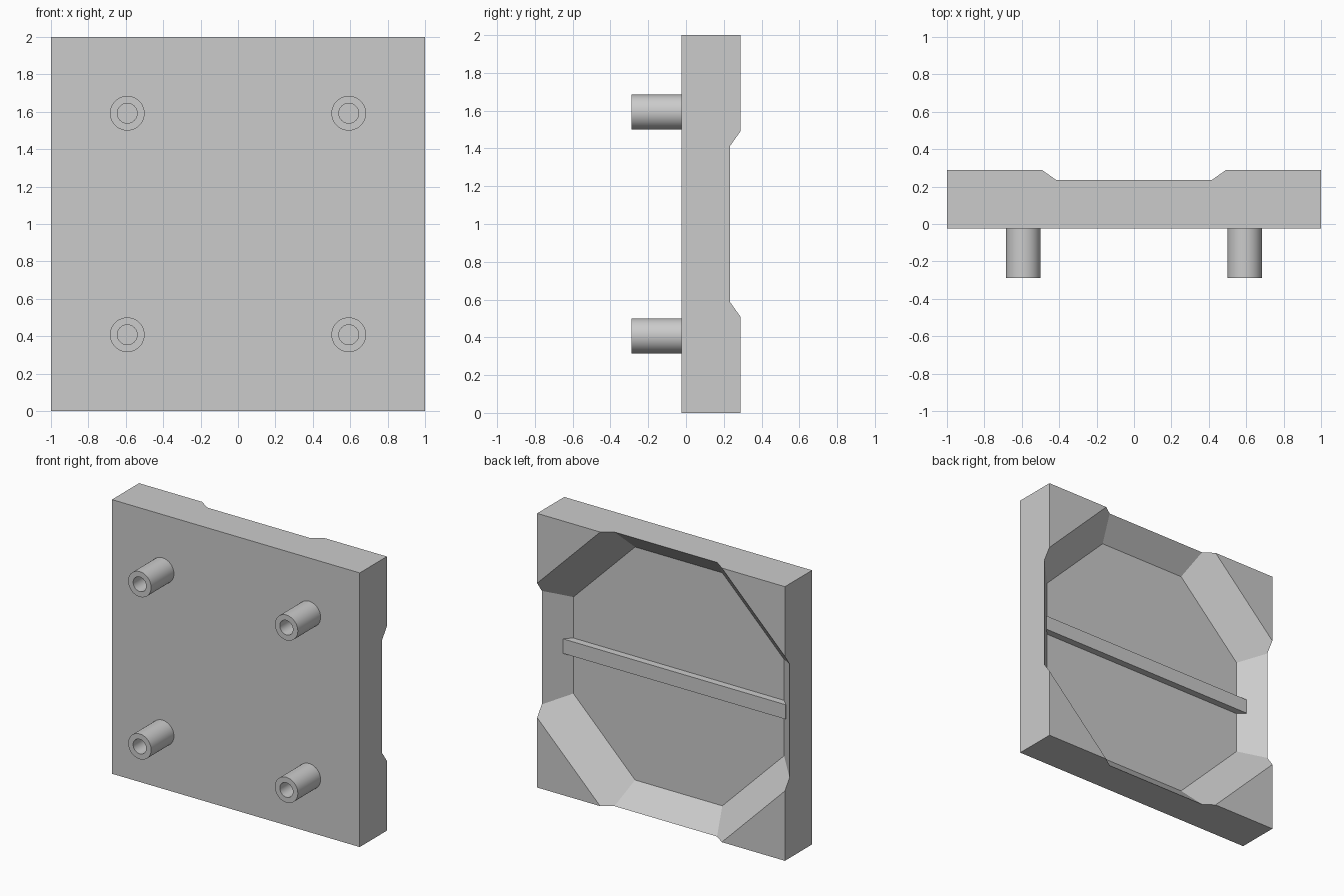
import bpy
import bmesh
from math import cos, pi, radians
from mathutils import Matrix, Vector

if "Cube" in bpy.data.objects:
    bpy.data.objects.remove(bpy.data.objects["Cube"], do_unlink=True)

BACK, FRONT, FLOOR = 0.288, -0.025, 0.084   # slab faces and recess floor, in y
FLOOR_APOTHEM = 0.85
PEG_OFFSET = 0.592

grey = bpy.data.materials.new("plain grey")
grey.use_nodes = True
colour = (0.6, 0.6, 0.6, 1)
grey.diffuse_color = colour
grey.node_tree.nodes["Principled BSDF"].inputs["Base Color"].default_value = colour


def finish(name, bm):
    bmesh.ops.recalc_face_normals(bm, faces=bm.faces)
    mesh = bpy.data.meshes.new(name)
    bm.to_mesh(mesh)
    bm.free()
    mesh.materials.append(grey)
    obj = bpy.data.objects.new(name, mesh)
    bpy.context.collection.objects.link(obj)
    return obj


def activate(obj):
    bpy.ops.object.select_all(action='DESELECT')
    obj.select_set(True)
    bpy.context.view_layer.objects.active = obj


def box(name, width, y0, y1, height):
    bm = bmesh.new()
    bmesh.ops.create_cube(bm, size=1)
    bmesh.ops.scale(bm, vec=(width, y1 - y0, height), verts=bm.verts)
    bmesh.ops.translate(bm, vec=(0, (y0 + y1) / 2, 1), verts=bm.verts)
    return finish(name, bm)


def octagon_cutter(depth):
    """Octagonal funnel with 45 degree walls, widening towards the back."""
    bm = bmesh.new()
    corner = cos(pi / 8)
    bmesh.ops.create_cone(bm, cap_ends=True, segments=8, depth=depth,
                          radius1=FLOOR_APOTHEM / corner,
                          radius2=(FLOOR_APOTHEM + depth) / corner)
    place = (Matrix.Translation((0, FLOOR + depth / 2, 1))
             @ Matrix.Rotation(radians(-90), 4, 'X')
             @ Matrix.Rotation(pi / 8, 4, 'Z'))
    bmesh.ops.transform(bm, matrix=place, verts=bm.verts)
    return finish("recess_cutter", bm)


def hollow_peg(name, x, z, outer=0.0925, inner=0.053):
    bm = bmesh.new()
    profile = [(0, FRONT), (inner, FRONT), (inner, -BACK), (outer, -BACK), (outer, FRONT)]
    verts = [bm.verts.new((r, y, 0)) for r, y in profile]
    edges = [bm.edges.new(pair) for pair in zip(verts, verts[1:])]
    bmesh.ops.spin(bm, geom=verts + edges, cent=(0, 0, 0), axis=(0, 1, 0),
                   angle=2 * pi, steps=40, use_duplicate=False)
    bmesh.ops.remove_doubles(bm, verts=bm.verts, dist=0.0001)
    bmesh.ops.translate(bm, vec=Vector((x, 0, z)), verts=bm.verts)
    peg = finish(name, bm)
    activate(peg)
    bpy.ops.object.shade_smooth_by_angle(angle=radians(35))


# Square slab with the funnel recess cut through to its edges
slab = box("slab", 2, FRONT, BACK, 2)
cutter = octagon_cutter(0.3)
cut = slab.modifiers.new("recess", 'BOOLEAN')
cut.operation = 'DIFFERENCE'
cut.solver = 'EXACT'
cut.object = cutter
activate(slab)
bpy.ops.object.modifier_apply(modifier=cut.name)
bpy.data.objects.remove(cutter, do_unlink=True)

# Rib across the recess floor, ending in the sloped walls
box("cross_rib", 1.796, FLOOR - 0.01, 0.135, 0.106)

# Four hollow pegs on the front
for side, sx in (("right", -1), ("left", 1)):
    for level, sz in (("lower", -1), ("upper", 1)):
        hollow_peg(f"{level}_{side}_peg", sx * PEG_OFFSET, 1 + sz * PEG_OFFSET)
